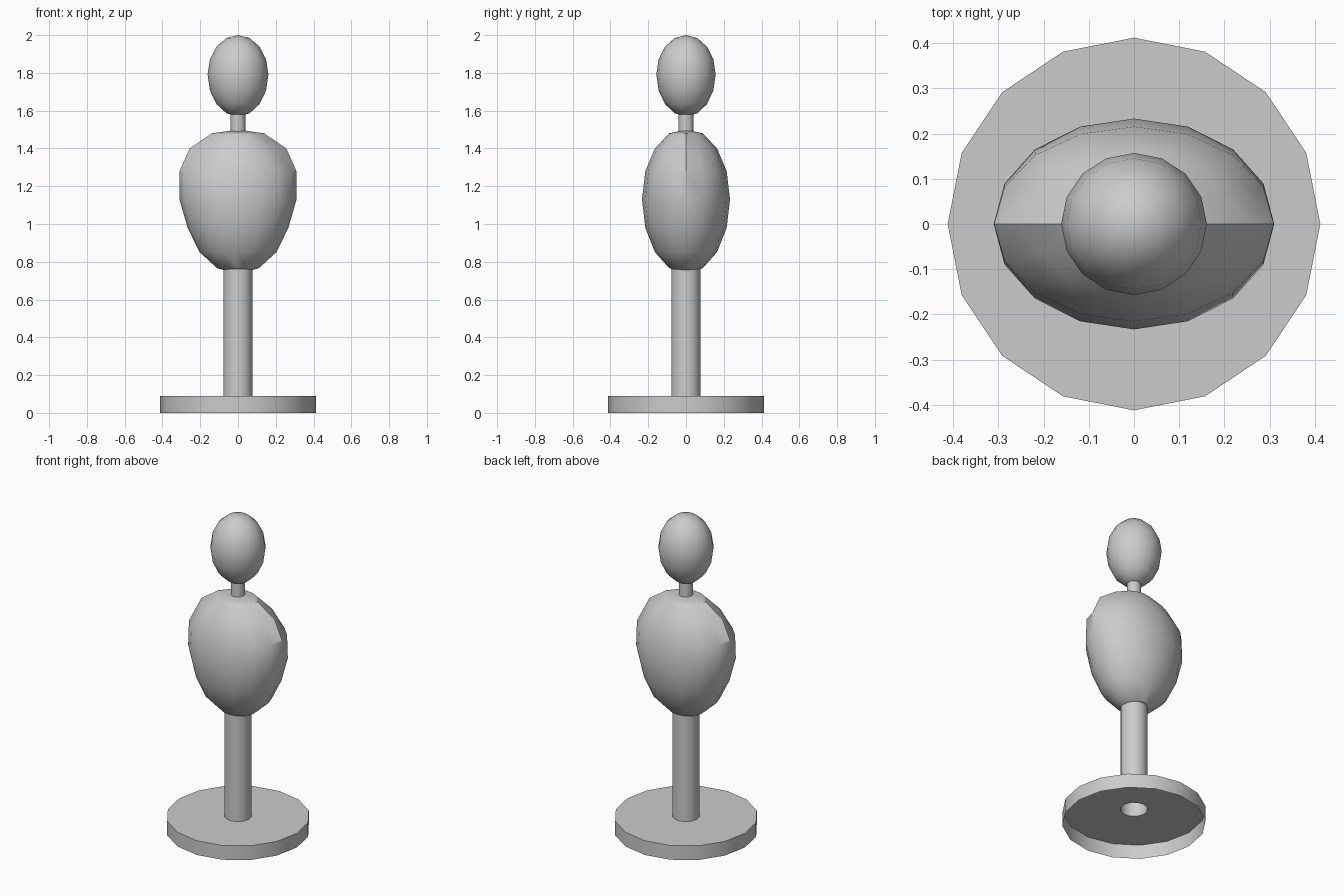
import bpy, bmesh, math
from mathutils import Matrix

cube = bpy.data.objects.get("Cube")
if cube:
    bpy.data.objects.remove(cube, do_unlink=True)

SIDES = 16

grey = bpy.data.materials.new("plain_grey")
grey.use_nodes = True
colour = (0.6, 0.6, 0.6, 1)
grey.diffuse_color = colour
grey.node_tree.nodes["Principled BSDF"].inputs["Base Color"].default_value = colour


def finish(name, bm):
    """Turn a bmesh into a smooth-shaded object with sharp creases."""
    mesh = bpy.data.meshes.new(name)
    bm.to_mesh(mesh)
    bm.free()
    mesh.materials.append(grey)
    obj = bpy.data.objects.new(name, mesh)
    bpy.context.collection.objects.link(obj)
    bpy.ops.object.select_all(action='DESELECT')
    obj.select_set(True)
    bpy.context.view_layer.objects.active = obj
    bpy.ops.object.shade_smooth_by_angle(angle=math.radians(30))


def lathe(name, profile):
    """Spin an open (radius, height) profile around z."""
    bm = bmesh.new()
    rings = []
    for r, z in profile:
        rings.append([bm.verts.new((r * math.cos(math.tau * i / SIDES),
                                    r * math.sin(math.tau * i / SIDES), z))
                      for i in range(SIDES)])
    for low, high in zip(rings, rings[1:]):
        for i in range(SIDES):
            j = (i + 1) % SIDES
            bm.faces.new((low[i], low[j], high[j], high[i]))
    finish(name, bm)


def ball(radii, middle, drop):
    """Low-poly egg; its lower half is stretched by the drop factor."""
    bm = bmesh.new()
    place = Matrix.Translation((0, 0, middle)) @ Matrix.Diagonal((*radii, 1))
    bmesh.ops.create_uvsphere(bm, u_segments=SIDES, v_segments=8, radius=1, matrix=place)
    for v in bm.verts:
        rise = v.co.z - middle
        if rise < 0:
            v.co.z = middle + rise * drop
    return bm


# Base: a shallow cap, hollow underneath, with the open post rising from it
POST = 0.078
BASE_TOP = 0.09
lathe("base_plate", [(0.412, 0), (0.412, BASE_TOP), (POST, BASE_TOP)])
lathe("post", [(POST, BASE_TOP), (POST, 0.79)])
lathe("neck", [(0.04, 1.47), (0.04, 1.61)])

# Torso: full chest ring, shoulder points pulled out, waist slightly narrowed
MIDDLE = 1.13
bm = ball((0.31, 0.233, 0.37), MIDDLE, 1.065)
for v in bm.verts:
    rise = v.co.z - MIDDLE
    if 0.05 < rise < 0.36:
        v.co.z += 0.008
        if rise < 0.2:
            v.co.x *= 1.08
        elif abs(v.co.y) < 0.001:
            v.co.x *= 1.17
    elif rise < -0.05:
        v.co.x *= 0.93
finish("torso", bm)

# Head
finish("head", ball((0.161, 0.157, 0.208), 1.792, 1.07))
